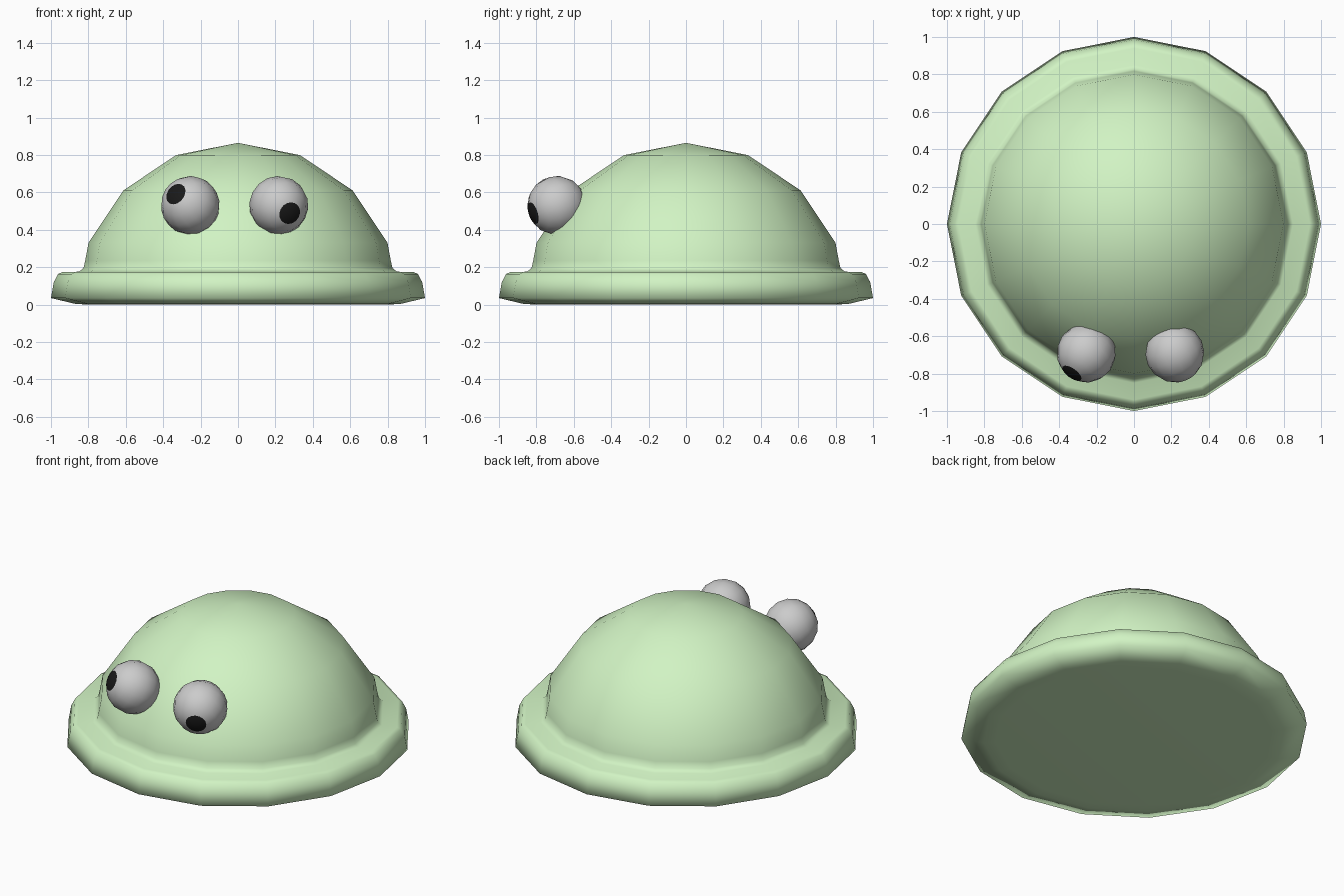
import bpy, bmesh
from math import sin, cos, pi, radians
from mathutils import Vector

if "Cube" in bpy.data.objects:
    bpy.data.objects.remove(bpy.data.objects["Cube"])


def material(name, rgb):
    m = bpy.data.materials.new(name)
    m.diffuse_color = (*rgb, 1)
    m.use_nodes = True
    m.node_tree.nodes["Principled BSDF"].inputs["Base Color"].default_value = m.diffuse_color
    return m


def finish(bm, name, mats):
    bmesh.ops.recalc_face_normals(bm, faces=bm.faces[:])
    for f in bm.faces:
        f.smooth = True
    me = bpy.data.meshes.new(name)
    bm.to_mesh(me)
    bm.free()
    for m in mats:
        me.materials.append(m)
    ob = bpy.data.objects.new(name, me)
    bpy.context.collection.objects.link(ob)
    return ob


green = material("green", (0.64, 0.90, 0.55))
black = material("black", (0.01, 0.01, 0.01))
grey = material("eye_grey", (0.8, 0.8, 0.8))

# Body: dome flowing into a rounded rim, turned with 16 sides
R = 0.865
dome = [(R * sin(radians(a)), R * cos(radians(a))) for a in (0, 22.5, 45, 67.5)]
rim = [(0.817, 0.235), (0.826, 0.195), (0.85, 0.176), (0.94, 0.174),
       (0.963, 0.163), (0.985, 0.12), (1.0, 0.035), (0.87, 0.004),
       (0.80, 0.0), (0.0, 0.0)]
SIDES = 16
bm = bmesh.new()
rings = []
for r, z in dome + rim:
    n = SIDES if r > 1e-6 else 1
    rings.append([bm.verts.new((r * cos(2 * pi * i / SIDES),
                                r * sin(2 * pi * i / SIDES), z)) for i in range(n)])
for a, b in zip(rings, rings[1:]):
    for i in range(SIDES):
        j = (i + 1) % SIDES
        quad = [a[i % len(a)], a[j % len(a)], b[j % len(b)], b[i % len(b)]]
        bm.faces.new(list(dict.fromkeys(quad)))
finish(bm, "body", [green])


# Eyes: spheres whose pole cap is the black pupil, each looking its own way
def eye(name, centre, gaze):
    bm = bmesh.new()
    bmesh.ops.create_uvsphere(bm, u_segments=16, v_segments=8, radius=0.158)
    for f in bm.faces:
        f.material_index = 1 if f.calc_center_median().z > 0.145 else 0
    ob = finish(bm, name, [grey, black])
    ob.location = centre
    ob.rotation_euler = Vector(gaze).to_track_quat('Z', 'Y').to_euler()


eye("left_eye", (-0.255, -0.69, 0.53), (-0.53, -0.74, 0.42))
eye("right_eye", (0.218, -0.69, 0.53), (0.40, -0.87, -0.28))
